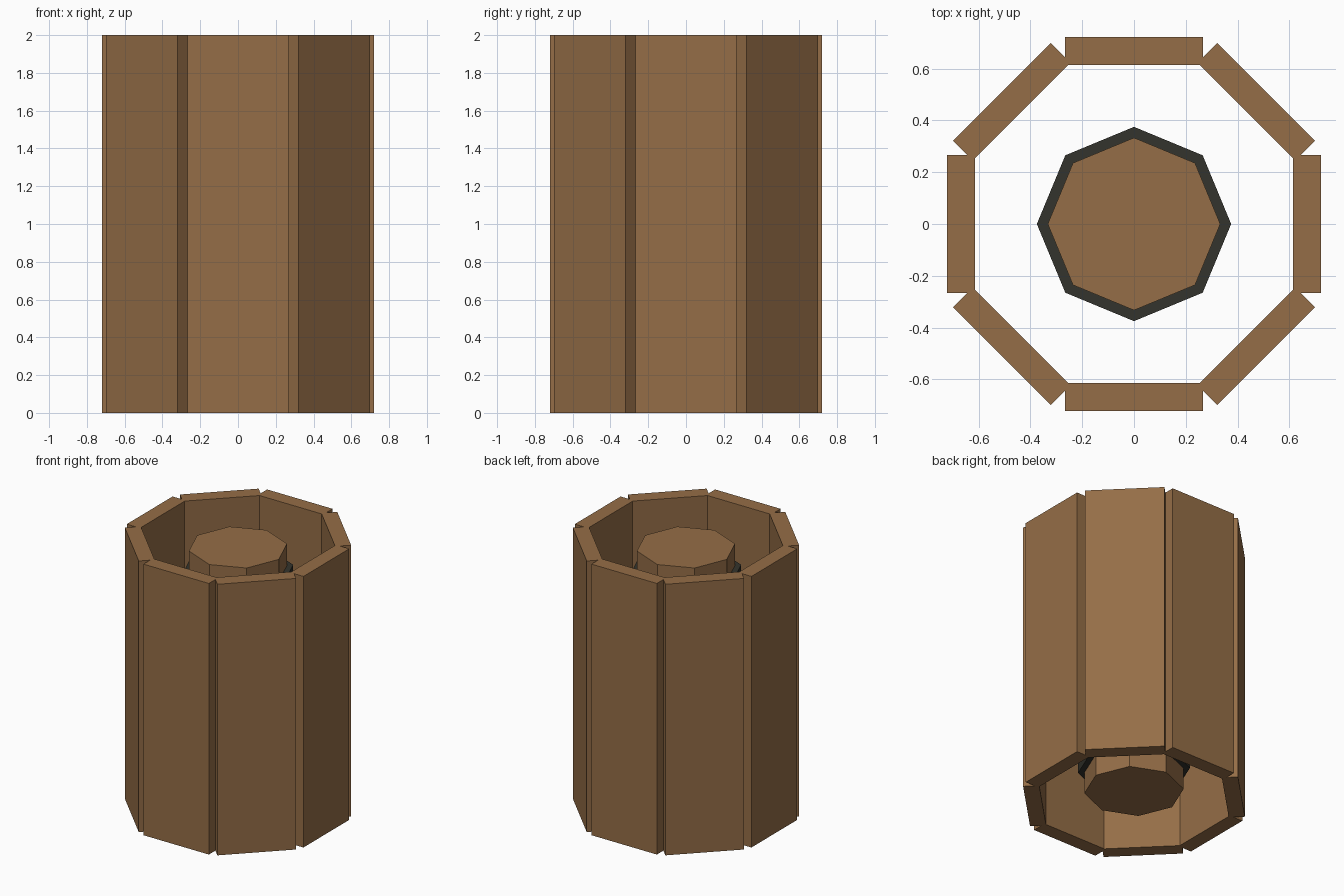
import bpy, math
from mathutils import Matrix

if "Cube" in bpy.data.objects:
    bpy.data.objects.remove(bpy.data.objects["Cube"])


def material(name, rgb):
    m = bpy.data.materials.new(name)
    m.diffuse_color = (*rgb, 1)
    m.use_nodes = True
    m.node_tree.nodes["Principled BSDF"].inputs["Base Color"].default_value = m.diffuse_color
    return m


wood = material("brown wood", (0.30, 0.155, 0.063))
iron = material("dark iron", (0.034, 0.034, 0.026))


def octagon(name, radius, z0, z1, mat):
    bpy.ops.mesh.primitive_cylinder_add(vertices=8, radius=radius, depth=z1 - z0,
                                        location=(0, 0, (z0 + z1) / 2))
    ob = bpy.context.object
    ob.name = name
    ob.data.materials.append(mat)


# Eight upright staves around the core
for i in range(8):
    bpy.ops.mesh.primitive_cube_add(size=1)
    ob = bpy.context.object
    ob.name = f"stave_{i + 1}"
    ob.data.transform(Matrix.Translation((0, -0.667, 1)) @ Matrix.Diagonal((0.534, 0.108, 2, 1)))
    ob.data.transform(Matrix.Rotation(i * math.pi / 4, 4, 'Z'))
    ob.data.materials.append(wood)

# Central post and the dark sleeve around it
octagon("core_post", 0.333, 0.08, 1.92, wood)
octagon("core_sleeve", 0.375, 0.24, 1.76, iron)
